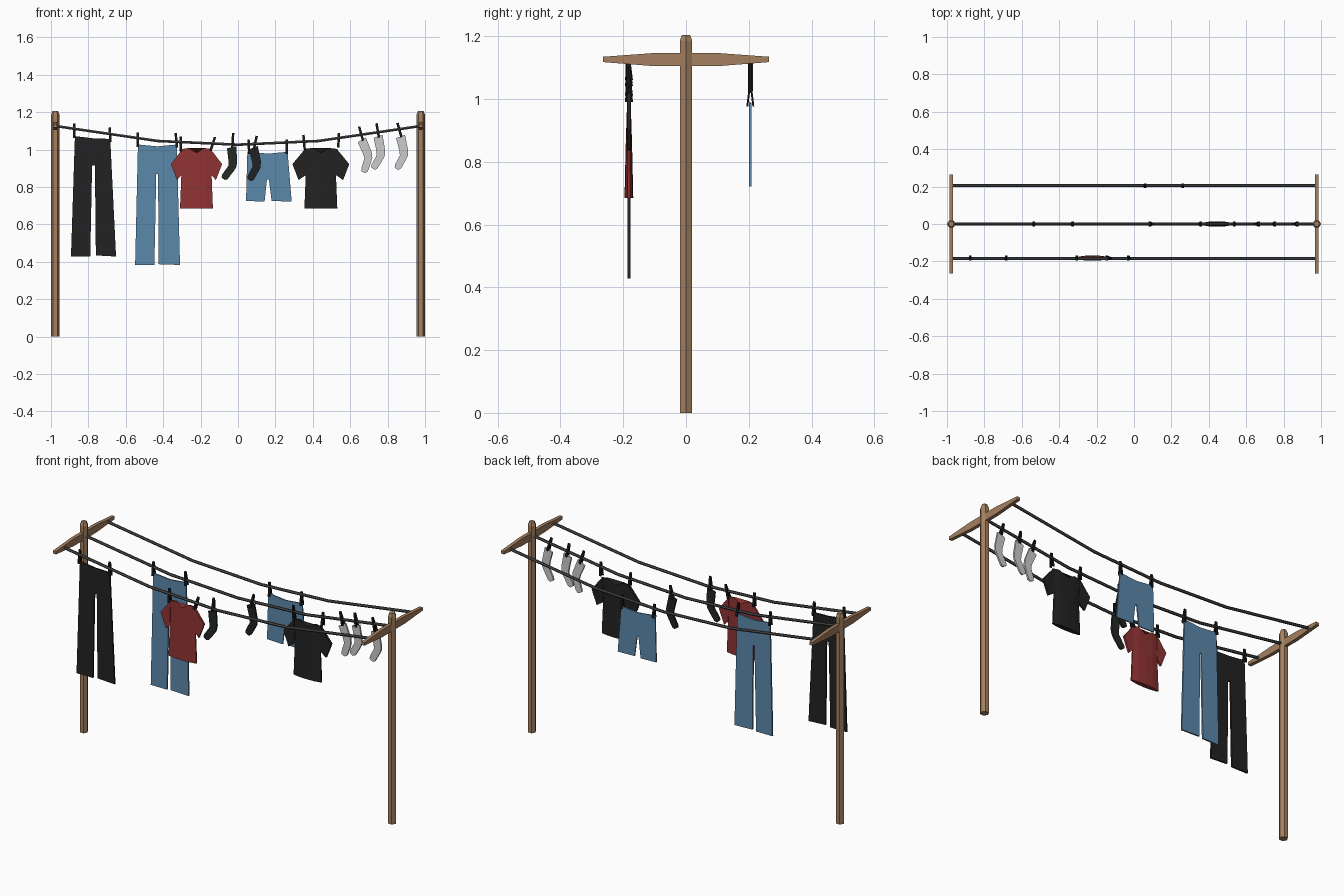
import bpy, bmesh, math
from mathutils import Matrix, Vector

if "Cube" in bpy.data.objects:
    bpy.data.objects.remove(bpy.data.objects["Cube"])


def material(name, rgb):
    m = bpy.data.materials.new(name)
    m.diffuse_color = (*rgb, 1)
    m.use_nodes = True
    m.node_tree.nodes["Principled BSDF"].inputs["Base Color"].default_value = m.diffuse_color
    return m


WOOD = material("wood brown", (0.37, 0.215, 0.115))
ROPE = material("rope grey", (0.075, 0.075, 0.078))
BLACK = material("black cloth", (0.016, 0.016, 0.017))
PEGS = material("peg black", (0.009, 0.009, 0.009))
BLUE = material("denim blue", (0.105, 0.25, 0.41))
RED = material("red cloth", (0.28, 0.033, 0.033))
WHITE = material("white cloth", (0.6, 0.6, 0.6))
GREEN = material("dark green cloth", (0.018, 0.024, 0.018))

ROWS = {"front": -0.185, "middle": 0.0, "back": 0.205}


def finish(name, bm, mat):
    bmesh.ops.recalc_face_normals(bm, faces=bm.faces)
    me = bpy.data.meshes.new(name)
    bm.to_mesh(me)
    bm.free()
    me.materials.append(mat)
    ob = bpy.data.objects.new(name, me)
    bpy.context.collection.objects.link(ob)
    return ob


def loft(bm, rings):
    """Closed skin through rings of equal length, capped at both ends."""
    vs = [[bm.verts.new(p) for p in r] for r in rings]
    n = len(vs[0])
    for a, b in zip(vs, vs[1:]):
        for i in range(n):
            j = (i + 1) % n
            bm.faces.new((a[i], a[j], b[j], b[i]))
    bm.faces.new(vs[0][::-1])
    bm.faces.new(vs[-1])


def slab(bm, pts, y, t):
    """Flat x-z outline with thickness t along y."""
    loft(bm, [[(x, y + s * t / 2, z) for x, z in pts] for s in (-1, 1)])


def cloth(name, pts, y, mat, t=0.009):
    bm = bmesh.new()
    slab(bm, pts, y, t)
    return finish(name, bm, mat)


# posts and tapered crossbeams
for side, sx in (("left", -1), ("right", 1)):
    cx = sx * 0.977
    bm = bmesh.new()
    loft(bm, [[(cx + r * math.cos(k * math.pi / 3), r * math.sin(k * math.pi / 3), z)
               for k in range(6)] for r, z in ((0.023, 0), (0.023, 1.185), (0.015, 1.205))])
    finish(side + "_post", bm, WOOD)
    bm = bmesh.new()
    loft(bm, [[(cx - 0.01, y, lo), (cx + 0.01, y, lo), (cx + 0.01, y, hi), (cx - 0.01, y, hi)]
              for y, lo, hi in ((-0.265, 1.118, 1.135), (-0.1, 1.105, 1.147),
                                (0.1, 1.105, 1.147), (0.265, 1.118, 1.135))])
    finish(side + "_crossbeam", bm, WOOD)

# sagging ropes
SAG = [(-0.977, 1.126), (-0.43, 1.046), (0, 1.026), (0.43, 1.046), (0.977, 1.126)]
for row, y in ROWS.items():
    bm = bmesh.new()
    loft(bm, [[(x, y + 0.008 * math.cos(k * math.pi / 3), z + 0.008 * math.sin(k * math.pi / 3))
               for k in range(6)] for x, z in SAG])
    finish(row + "_rope", bm, ROPE)

# trousers and shorts
F, M, B = ROWS["front"] + 0.003, ROWS["middle"], ROWS["back"]
cloth("black_trousers", [(-0.872, 1.072), (-0.775, 1.06), (-0.683, 1.057), (-0.652, 0.428),
                         (-0.76, 0.434), (-0.765, 0.915), (-0.78, 0.915), (-0.79, 0.428),
                         (-0.893, 0.428)], F, BLACK)
cloth("blue_trousers", [(-0.535, 1.027), (-0.43, 1.017), (-0.327, 1.027), (-0.31, 0.383),
                        (-0.425, 0.387), (-0.427, 0.87), (-0.437, 0.87), (-0.447, 0.383),
                        (-0.55, 0.383)], M, BLUE)
cloth("blue_shorts", [(0.05, 0.99), (0.16, 0.978), (0.265, 0.988), (0.287, 0.722), (0.18, 0.725),
                      (0.165, 0.84), (0.155, 0.84), (0.142, 0.722), (0.043, 0.725)], B, BLUE, 0.007)


def shirt(name, cx, y, mat, reach, top):
    """Puffed body widening to the hem, V neck, and short sleeves."""
    bm = bmesh.new()
    rings = []
    for w, t, zs in ((0.088, 0.014, (0.685, 0.685, 0.685)),
                     (0.081, 0.010, (0.86, 0.86, 0.86)),
                     (top, 0.006, (1.003, 1.008, 0.982))):
        front = [(-w, zs[0], 0.3), (-w * 0.55, zs[1], 0.85), (0, zs[2], 1),
                 (w * 0.55, zs[1], 0.85), (w, zs[0], 0.3)]
        rings.append([(cx + x, y - t * k, z) for x, z, k in front]
                     + [(cx + x, y + t * k, z) for x, z, k in front[::-1]])
    loft(bm, rings)
    for s in (-1, 1):
        slab(bm, [(cx + s * x, z) for x, z in ((top - 0.005, 1.003), (reach, 0.922),
                                               (reach - 0.033, 0.837), (0.078, 0.865))], y, 0.012)
    finish(name, bm, mat)


shirt("red_shirt", -0.222, F, RED, 0.137, 0.08)
shirt("black_shirt", 0.443, M, BLACK, 0.152, 0.09)

# socks: one outline placed several times, toe to the left
SOCK = [(-0.025, -0.008), (0.023, 0.008), (0.037, -0.075), (0.034, -0.105), (0.022, -0.128),
        (-0.005, -0.172), (-0.02, -0.178), (-0.038, -0.165), (-0.036, -0.15), (-0.008, -0.1),
        (-0.01, -0.075)]
for name, x, z, y, lean, mat in (("dark_green_sock", -0.033, 1.012, F, -6, GREEN),
                                 ("black_sock", 0.083, 1.01, M, 2, BLACK),
                                 ("white_sock_1", 0.663, 1.052, M, 12, WHITE),
                                 ("white_sock_2", 0.75, 1.07, M, 0, WHITE),
                                 ("white_sock_3", 0.87, 1.07, M, 2, WHITE)):
    c, s = math.cos(math.radians(lean)), math.sin(math.radians(lean))
    cloth(name, [(x + px * c - pz * s, z + px * s + pz * c) for px, pz in SOCK], y, mat, 0.01)

# clothes pegs: two prongs spreading downward
PEG = [(-0.875, F, 1.10, 0), (-0.684, F, 1.08, -3), (-0.535, M, 1.052, 0), (-0.33, M, 1.05, -5),
       (-0.306, F, 1.03, 0), (-0.135, F, 1.03, 18), (-0.028, F, 1.05, 3), (0.092, M, 1.035, 12),
       (0.058, B, 1.015, -3), (0.26, B, 1.015, 0), (0.353, M, 1.04, -5), (0.538, M, 1.05, 3),
       (0.658, M, 1.085, -16), (0.747, M, 1.102, -10), (0.863, M, 1.105, -16)]
for i, (x, y, z, lean) in enumerate(PEG):
    bm = bmesh.new()
    base = Matrix.Translation((x, y, z)) @ Matrix.Rotation(math.radians(lean), 4, "Y")
    for s in (-1, 1):
        bmesh.ops.create_cube(bm, size=1, matrix=base @ Matrix.Translation((0, s * 0.005, 0))
                              @ Matrix.Rotation(s * math.radians(7), 4, "X")
                              @ Matrix.Diagonal((0.013, 0.006, 0.078, 1)))
    finish("peg_%d" % (i + 1), bm, PEGS)
